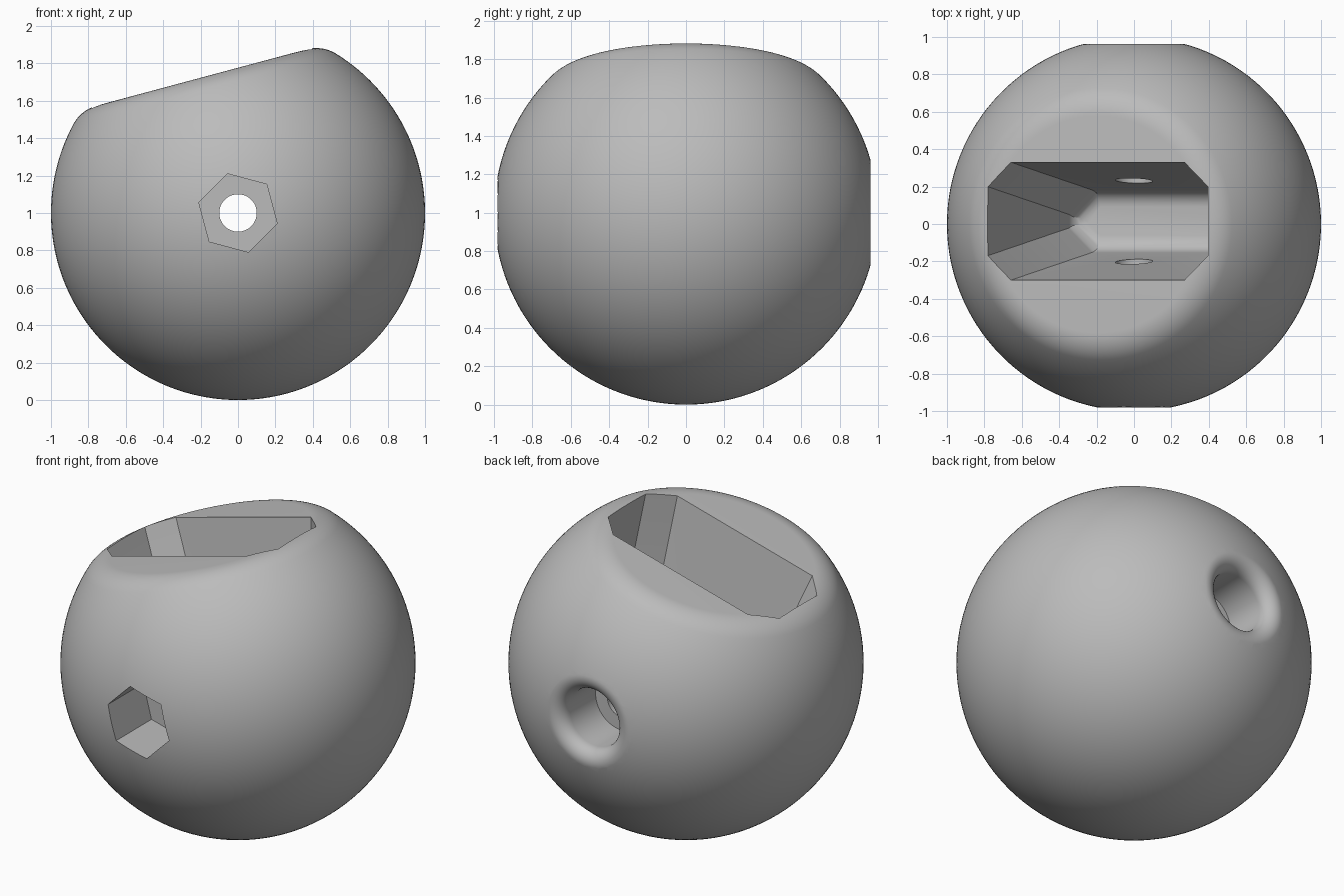
import bpy, bmesh
from math import sin, cos, tan, pi, radians, sqrt, atan2
from mathutils import Matrix, Vector

if "Cube" in bpy.data.objects:
    bpy.data.objects.remove(bpy.data.objects["Cube"])

CENTRE = Matrix.Translation((0, 0, 1))
TILT = CENTRE @ Matrix.Rotation(radians(-15), 4, 'Y')

grey = bpy.data.materials.new("plain grey")
grey.use_nodes = True
grey.diffuse_color = (0.5, 0.5, 0.5, 1)
grey.node_tree.nodes["Principled BSDF"].inputs["Base Color"].default_value = (0.5, 0.5, 0.5, 1)


def loft(name, rings, matrix):
    """Solid through closed rings with equal point counts, capped at both ends."""
    bm = bmesh.new()
    loops = [[bm.verts.new(p) for p in ring] for ring in rings]
    for a, b in zip(loops, loops[1:]):
        for i in range(len(a)):
            j = (i + 1) % len(a)
            bm.faces.new((a[i], a[j], b[j], b[i]))
    bm.faces.new(loops[0])
    bm.faces.new(loops[-1])
    bmesh.ops.recalc_face_normals(bm, faces=bm.faces)
    bm.transform(matrix)
    mesh = bpy.data.meshes.new(name)
    bm.to_mesh(mesh)
    bm.free()
    obj = bpy.data.objects.new(name, mesh)
    bpy.context.collection.objects.link(obj)
    mesh.materials.append(grey)
    return obj


def lathe(name, profile, sides, matrix, start=0.0):
    """Turn a (radius, height) profile about the local z axis."""
    angles = [start + 2 * pi * i / sides for i in range(sides)]
    return loft(name, [[(r * cos(a), r * sin(a), z) for a in angles]
                       for r, z in profile], matrix)


def arc(r, z, radius, a0, a1, steps):
    return [(r + radius * cos(a0 + (a1 - a0) * i / steps),
             z + radius * sin(a0 + (a1 - a0) * i / steps)) for i in range(steps + 1)]


# Ball with a tilted flat top and a rounded rim
flat, rim = 0.75, 0.2
rim_z = flat - rim
rim_r = sqrt((1 - rim) ** 2 - rim_z ** 2)
meet = atan2(rim_z, rim_r)
ball = lathe("ball", arc(0, 0, 1, radians(-89.5), meet, 60)
             + arc(rim_r, rim_z, rim, meet, pi / 2, 10)[1:], 128, TILT)

# Tapered slot with chamfered corners and a rounded floor
def slot_ring(z, inset):
    hx, hy = 0.61 - inset, 0.315 - inset
    c = min(0.13, 0.85 * hy)
    corner = [(hx, hy - c), (hx - c, hy)]
    pts = corner + [(-x, y) for x, y in reversed(corner)]
    pts += [(-x, -y) for x, y in pts]
    return [(x, y + 0.015, z) for x, y in pts]


depth, fillet, draft = 1.2, 0.08, tan(radians(7.5))
rings = [slot_ring(flat + 0.3, -0.3 * draft)]
for i in range(7):
    a = i * pi / 12
    d = depth - fillet + fillet * sin(a)
    rings.append(slot_ring(flat - d, d * draft + fillet * (1 - cos(a))))
slot = loft("slot_cutter", rings, TILT)

# Bolt hole with a round recess, flared at the back
bore, flare, seat = 0.18, 0.08, 0.63
flare_r = bore + flare
flare_z = sqrt((1 - flare) ** 2 - flare_r ** 2)
lip = atan2(flare_z, flare_r)
curve = arc(flare_r, flare_z, flare, pi, lip, 10)
end = (curve[-1][0] + 0.1 * sin(lip), curve[-1][1] - 0.1 * cos(lip))
bolt_hole = lathe("bolt_hole_cutter",
                  [(0.1, -0.8), (0.1, seat), (bore, seat)] + curve + [end, (end[0], 1.2)],
                  64, CENTRE @ Matrix.Rotation(-pi / 2, 4, 'X'))

# Six-sided nut pocket at the front
nut_pocket = lathe("nut_pocket_cutter", [(0.217, seat), (0.217, 1.2)], 6,
                   CENTRE @ Matrix.Rotation(pi / 2, 4, 'X'), radians(45))

# Cut the openings and smooth the shell
bpy.ops.object.select_all(action='DESELECT')
bpy.context.view_layer.objects.active = ball
ball.select_set(True)
for cutter in (slot, bolt_hole, nut_pocket):
    cutter.hide_render = True
    mod = ball.modifiers.new(cutter.name, 'BOOLEAN')
    mod.operation = 'DIFFERENCE'
    mod.solver = 'EXACT'
    mod.object = cutter
    bpy.ops.object.modifier_apply(modifier=mod.name)
    bpy.data.objects.remove(cutter)
bpy.ops.object.shade_smooth_by_angle(angle=radians(25))
